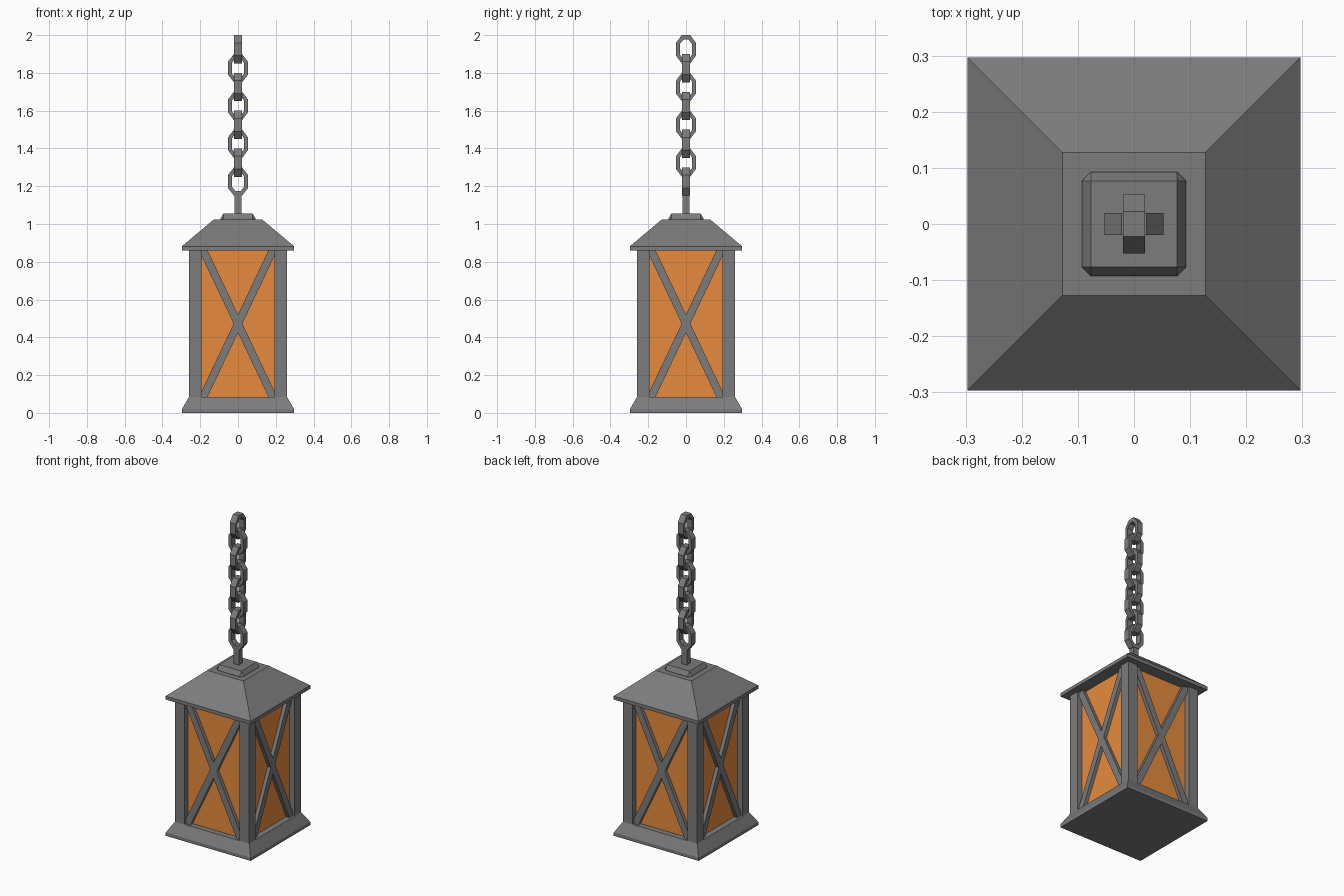
import bpy, bmesh, math
from mathutils import Matrix

if "Cube" in bpy.data.objects:
    bpy.data.objects.remove(bpy.data.objects["Cube"])


def material(name, color):
    mat = bpy.data.materials.new(name)
    mat.diffuse_color = color
    mat.use_nodes = True
    mat.node_tree.nodes["Principled BSDF"].inputs["Base Color"].default_value = mat.diffuse_color
    return mat


iron = material("dark_iron", (0.2, 0.2, 0.2, 1))
amber = material("amber_glass", (0.8, 0.26, 0.047, 1))


def make_object(name, bm, mat=iron):
    bmesh.ops.recalc_face_normals(bm, faces=bm.faces)
    mesh = bpy.data.meshes.new(name)
    bm.to_mesh(mesh)
    bm.free()
    mesh.materials.append(mat)
    obj = bpy.data.objects.new(name, mesh)
    bpy.context.collection.objects.link(obj)
    return obj


def square_loft(name, profile):
    """Closed square solid from (half_width, z) levels."""
    bm = bmesh.new()
    rings = [[bm.verts.new((sx * h, sy * h, z))
              for sx, sy in ((-1, -1), (1, -1), (1, 1), (-1, 1))]
             for h, z in profile]
    for a, b in zip(rings, rings[1:]):
        for i in range(4):
            j = (i + 1) % 4
            bm.faces.new((a[i], a[j], b[j], b[i]))
    bm.faces.new(rings[0])
    bm.faces.new(rings[-1])
    return make_object(name, bm)


def box(name, x, y, z, mat=iron):
    """Box from (min, max) ranges."""
    bm = bmesh.new()
    bmesh.ops.create_cube(bm, size=1)
    for v in bm.verts:
        v.co = [r[0] if c < 0 else r[1] for c, r in zip(v.co, (x, y, z))]
    return make_object(name, bm, mat)


# Base, roof and stem
square_loft("base", [(0.297, 0), (0.297, 0.02), (0.259, 0.085)])
square_loft("roof", [(0.297, 0.86), (0.297, 0.882), (0.127, 1.025)])
box("chain_stem", (-0.018, 0.018), (-0.018, 0.018), (1.05, 1.16))

# Bevelled cap on the roof, stretched so the bevel reaches the roof
cap = box("roof_cap", (-0.093, 0.093), (-0.093, 0.093), (0.62, 0.6594))
cap.scale.z = 1.6
bevel = cap.modifiers.new("bevel", 'BEVEL')
bevel.width = 0.016
bevel.segments = 1

# Corner posts
for sx in (-1, 1):
    for sy in (-1, 1):
        box("corner_post", sorted((sx * 0.193, sx * 0.259)),
            sorted((sy * 0.193, sy * 0.259)), (0.085, 0.86))

# Glowing glass
box("glass", (-0.223, 0.223), (-0.223, 0.223), (0.085, 0.86), amber)

# Crossed braces on each side, clipped to the opening
bar = [(-0.195, 0.86), (-0.195, 0.835), (0.161, 0.085),
       (0.195, 0.085), (0.195, 0.11), (-0.161, 0.86)]
for side in range(4):
    for flip in (1, -1):
        bm = bmesh.new()
        face = bm.faces.new([bm.verts.new((flip * x, -0.22, z)) for x, z in bar])
        ext = bmesh.ops.extrude_face_region(bm, geom=[face])
        verts = [g for g in ext["geom"] if isinstance(g, bmesh.types.BMVert)]
        bmesh.ops.translate(bm, verts=verts, vec=(0, -0.025, 0))
        bm.transform(Matrix.Rotation(side * math.pi / 2, 4, 'Z'))
        make_object("cross_brace", bm)

# Chain of octagonal links, turned a quarter each time
quarter_out = [(0.022, 0.075), (0.053, 0.034)]
quarter_in = [(0.014, 0.051), (0.033, 0.027)]


def octagon(q):
    (a, b), (c, d) = q
    return [(a, b), (c, d), (c, -d), (a, -b), (-a, -b), (-c, -d), (-c, d), (-a, b)]


for n in range(8):
    bm = bmesh.new()
    loops = [[bm.verts.new((x, y, z)) for x, z in octagon(q)]
             for q, y in ((quarter_out, -0.02), (quarter_out, 0.02),
                          (quarter_in, 0.02), (quarter_in, -0.02))]
    for k in range(4):
        a, b = loops[k], loops[(k + 1) % 4]
        for i in range(8):
            j = (i + 1) % 8
            bm.faces.new((a[i], a[j], b[j], b[i]))
    bm.transform(Matrix.Translation((0, 0, 1.225 + 0.1 * n))
                 @ Matrix.Rotation((n % 2) * math.pi / 2, 4, 'Z'))
    make_object("chain_link", bm)
